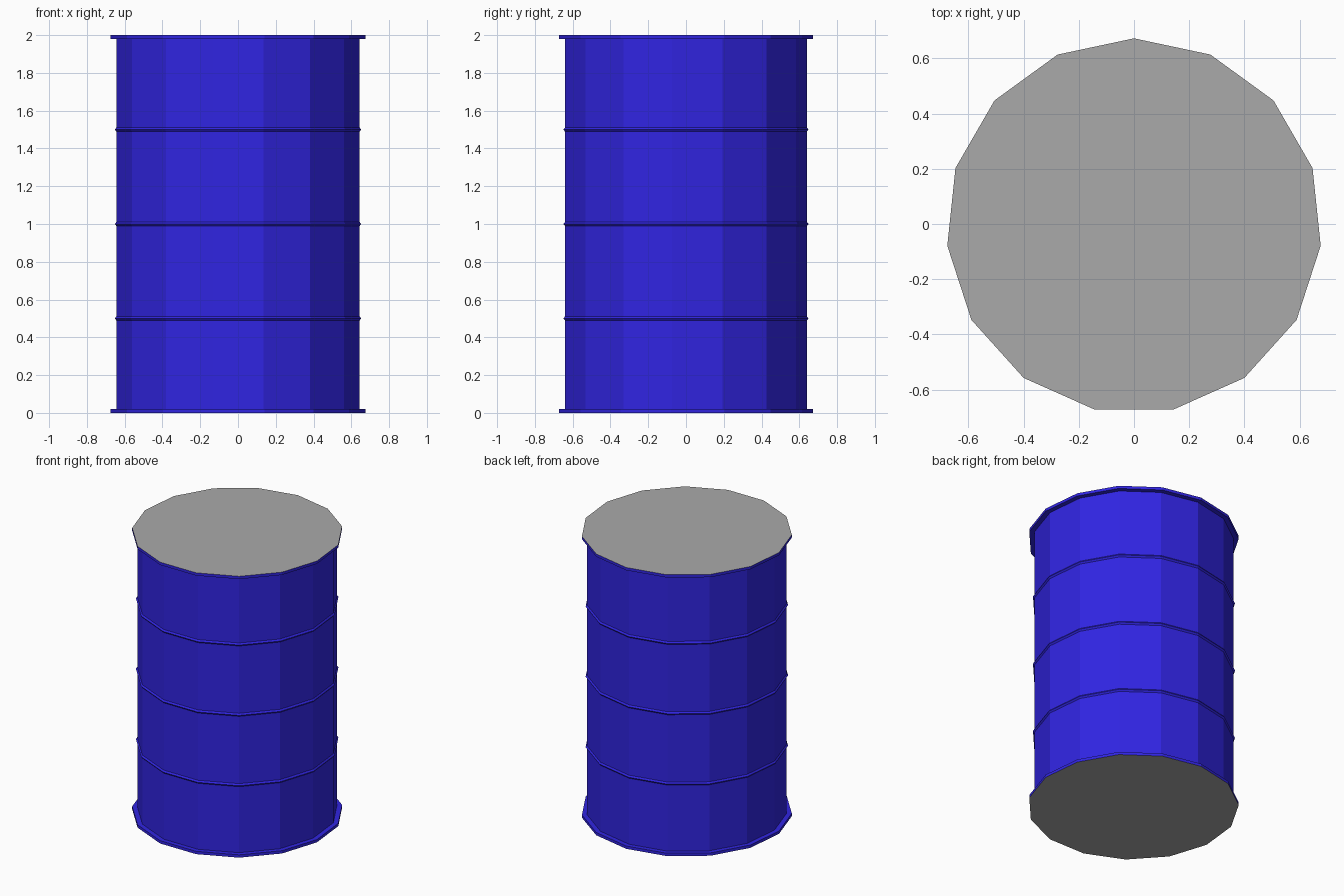
import bpy
import math

SIDES = 15
SHIFT_Y = -0.0075  # centres the odd-sided outline
BODY_R, RIM_R, RIB_R = 0.647, 0.68, 0.656
RIM_H, RIB_H = 0.02, 0.011

if "Cube" in bpy.data.objects:
    bpy.data.objects.remove(bpy.data.objects["Cube"])


def make_material(name, colour):
    mat = bpy.data.materials.new(name)
    mat.use_nodes = True
    mat.diffuse_color = colour
    mat.node_tree.nodes["Principled BSDF"].inputs["Base Color"].default_value = colour
    return mat


blue = make_material("blue_paint", (0.03, 0.018, 0.76, 1))
grey = make_material("grey_metal", (0.40, 0.40, 0.40, 1))


def lathe(name, profile, material, closed=False):
    """Spin (radius, height) points around z into flat facets."""
    verts, faces = [], []
    for r, z in profile:
        for i in range(SIDES):
            a = math.pi / 2 + math.tau * i / SIDES
            verts.append((r * math.cos(a), r * math.sin(a) + SHIFT_Y, z))
    rows = len(profile)
    for k in range(rows if closed else rows - 1):
        low, high = k * SIDES, (k + 1) % rows * SIDES
        for i in range(SIDES):
            j = (i + 1) % SIDES
            faces.append((low + i, low + j, high + j, high + i))
    mesh = bpy.data.meshes.new(name)
    mesh.from_pydata(verts, [], faces)
    mesh.materials.append(material)
    obj = bpy.data.objects.new(name, mesh)
    bpy.context.collection.objects.link(obj)
    return obj


def disc(name, z, up):
    """Flat end plate reaching the rim's outer edge."""
    obj = lathe(name, [(RIM_R, z)], grey)
    ring = [v.co.copy() for v in obj.data.vertices]
    order = range(SIDES) if up else reversed(range(SIDES))
    obj.data.clear_geometry()
    obj.data.from_pydata(ring, [], [tuple(order)])


# Drum wall
lathe("drum_wall", [(BODY_R, RIM_H), (BODY_R, 2 - RIM_H)], blue)

# Rims, each with a flange running in to the wall
lathe("bottom_rim", [(RIM_R, 0), (RIM_R, RIM_H), (BODY_R, RIM_H)], blue)
lathe("top_rim", [(BODY_R, 2 - RIM_H), (RIM_R, 2 - RIM_H), (RIM_R, 2)], blue)

# Raised hoops with a pointed section
for label, z in (("lower", 0.5), ("middle", 1.0), ("upper", 1.5)):
    lathe(label + "_hoop",
          [(BODY_R, z - RIB_H), (RIB_R, z), (BODY_R, z + RIB_H)], blue)

# End plates
disc("base_plate", 0, False)
disc("lid", 2, True)
